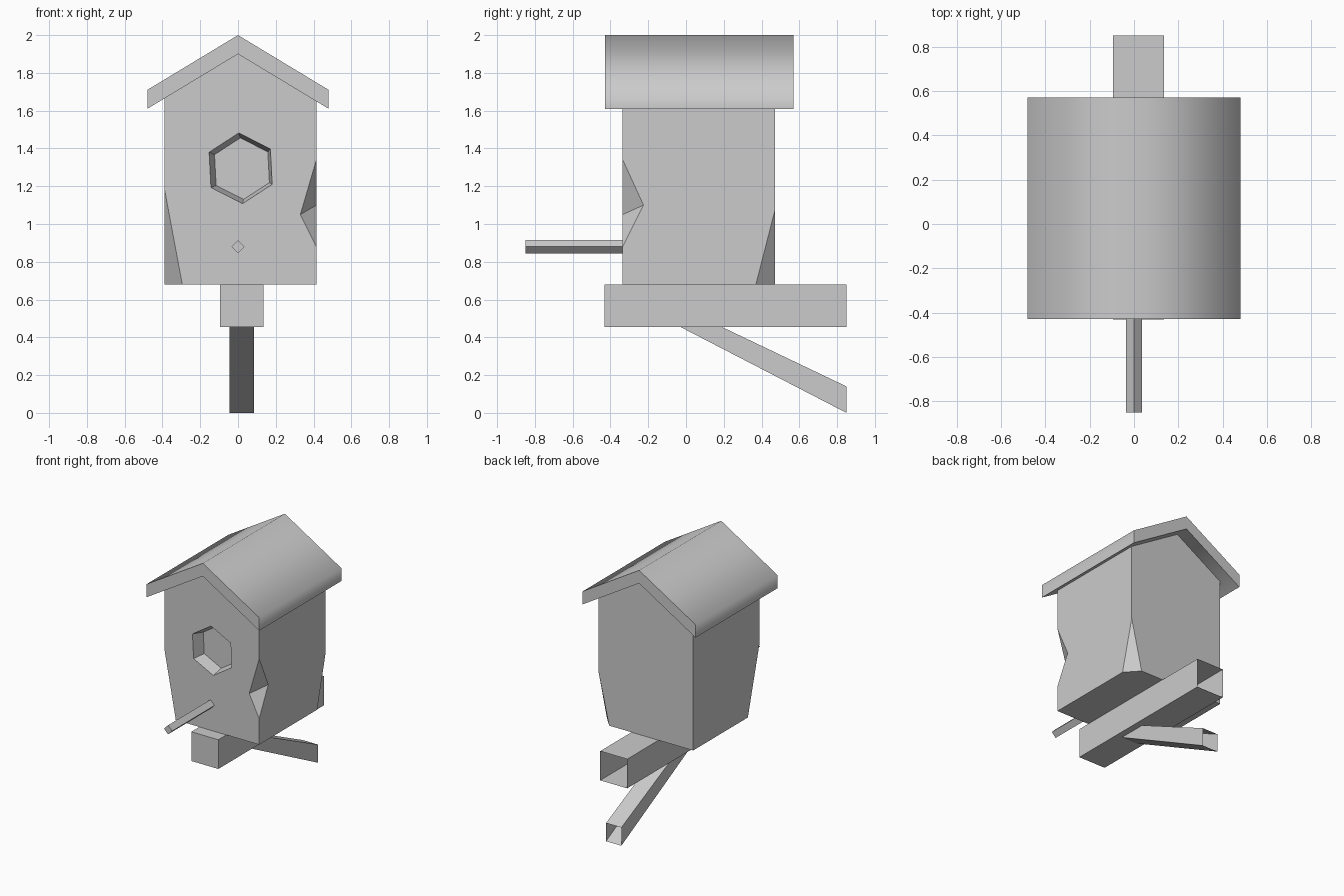
import bpy, bmesh, math
from mathutils import Vector

cube = bpy.data.objects.get("Cube")
if cube:
    bpy.data.objects.remove(cube, do_unlink=True)

grey = bpy.data.materials.new("plain_grey")
grey.use_nodes = True
COLOUR = (0.6, 0.6, 0.6, 1)
grey.diffuse_color = COLOUR
grey.node_tree.nodes["Principled BSDF"].inputs["Base Color"].default_value = COLOUR


def finish(name, bm, fix=True):
    if fix:
        bmesh.ops.recalc_face_normals(bm, faces=bm.faces)
    mesh = bpy.data.meshes.new(name)
    bm.to_mesh(mesh)
    bm.free()
    mesh.materials.append(grey)
    obj = bpy.data.objects.new(name, mesh)
    bpy.context.collection.objects.link(obj)
    return obj


def prism(profile, y0, y1, back=True):
    """Extrude an (x, z) outline along y, optionally leaving the back end open."""
    bm = bmesh.new()
    a = [bm.verts.new((x, y0, z)) for x, z in profile]
    b = [bm.verts.new((x, y1, z)) for x, z in profile]
    n = len(a)
    bm.faces.new(a)
    if back:
        bm.faces.new(b[::-1])
    for i in range(n):
        j = (i + 1) % n
        bm.faces.new((a[j], a[i], b[i], b[j]))
    return bm


def hull(points):
    bm = bmesh.new()
    for p in points:
        bm.verts.new(p)
    bmesh.ops.convex_hull(bm, input=bm.verts)
    return bm


def rect(x0, x1, z0, z1):
    return [(x0, z0), (x1, z0), (x1, z1), (x0, z1)]


def carve(obj, cutter):
    mod = obj.modifiers.new("carve", 'BOOLEAN')
    mod.operation = 'DIFFERENCE'
    mod.solver = 'EXACT'
    mod.object = cutter
    bpy.ops.object.select_all(action='DESELECT')
    bpy.context.view_layer.objects.active = obj
    obj.select_set(True)
    bpy.ops.object.modifier_apply(modifier=mod.name)
    bpy.data.objects.remove(cutter, do_unlink=True)


# House body with a gabled top
L, R, F, B, BASE = -0.39, 0.415, -0.335, 0.47, 0.68
RIDGE, SLOPE = 1.9, 0.604
bm = prism([(L, BASE), (R, BASE), (R, RIDGE - SLOPE * R), (0, RIDGE),
            (L, RIDGE + SLOPE * L)], F, B)


# Two lower corners sliced off at a slant
def slice_corner(x, y, top, dx, dy):
    p = Vector((x, y, top))
    q = Vector((x + dx, y, BASE))
    r = Vector((x, y + dy, BASE))
    n = (q - p).cross(r - p)
    if n.dot(Vector((x, y, BASE)) - p) < 0:
        n = -n
    bmesh.ops.bisect_plane(bm, geom=bm.verts[:] + bm.edges[:] + bm.faces[:],
                           plane_co=p, plane_no=n, clear_outer=True)
    bmesh.ops.holes_fill(bm, edges=[e for e in bm.edges if e.is_boundary])


slice_corner(L, F, 1.19, 0.095, 0.14)
slice_corner(R, B, 1.07, -0.09, -0.1)
body = finish("house_body", bm)

# Notch broken out of a front corner
top, low = Vector((R, F, 1.34)), Vector((R, F, 0.88))
front, side = Vector((0.33, F, 1.05)), Vector((R, -0.225, 1.10))
mid, span = (front + side) / 2, (front - side) * 0.3
notch = hull([top + (top - mid) * 0.3, low + (low - mid) * 0.3,
              front + span, side - span])
carve(body, finish("notch_cutter", notch))


# Tapered six-sided entrance recess
def hexagon(x, z, y, radius):
    angles = [math.radians(93 + 60 * i) for i in range(6)]
    return [(x + radius * math.cos(a), y, z + radius * math.sin(a)) for a in angles]


recess = hull(hexagon(0.007, 1.297, F - 0.09, 0.212) + hexagon(0.021, 1.293, F + 0.09, 0.163))
carve(body, finish("entrance_cutter", recess))

# Roof: bent slab, softly shaded over the ridge and eaves
roof = finish("roof", prism([(-0.48, 1.61), (0, 1.9), (0.48, 1.61),
                             (0.48, 1.71), (0, 2), (-0.48, 1.71)], -0.428, 0.57))
bpy.ops.object.select_all(action='DESELECT')
bpy.context.view_layer.objects.active = roof
roof.select_set(True)
bpy.ops.object.shade_smooth_by_angle(angle=math.radians(65))

# Diamond-section perch
finish("perch", prism([(0, 0.845), (0.035, 0.88), (0, 0.915), (-0.035, 0.88)], -0.85, F))

# Support beam, open at the back
finish("support_beam", prism(rect(-0.095, 0.135, 0.455, BASE), -0.432, 0.85, back=False), fix=False)

# Slanted brace, open at the back
bm = prism(rect(-0.045, 0.085, 0, 0.14), 0, 0.85, back=False)
for v in bm.verts:
    if v.co.y < 0.1:
        v.co.y = 0.19 if v.co.z > 0.07 else -0.03
        v.co.z = 0.455
finish("brace", bm, fix=False)
